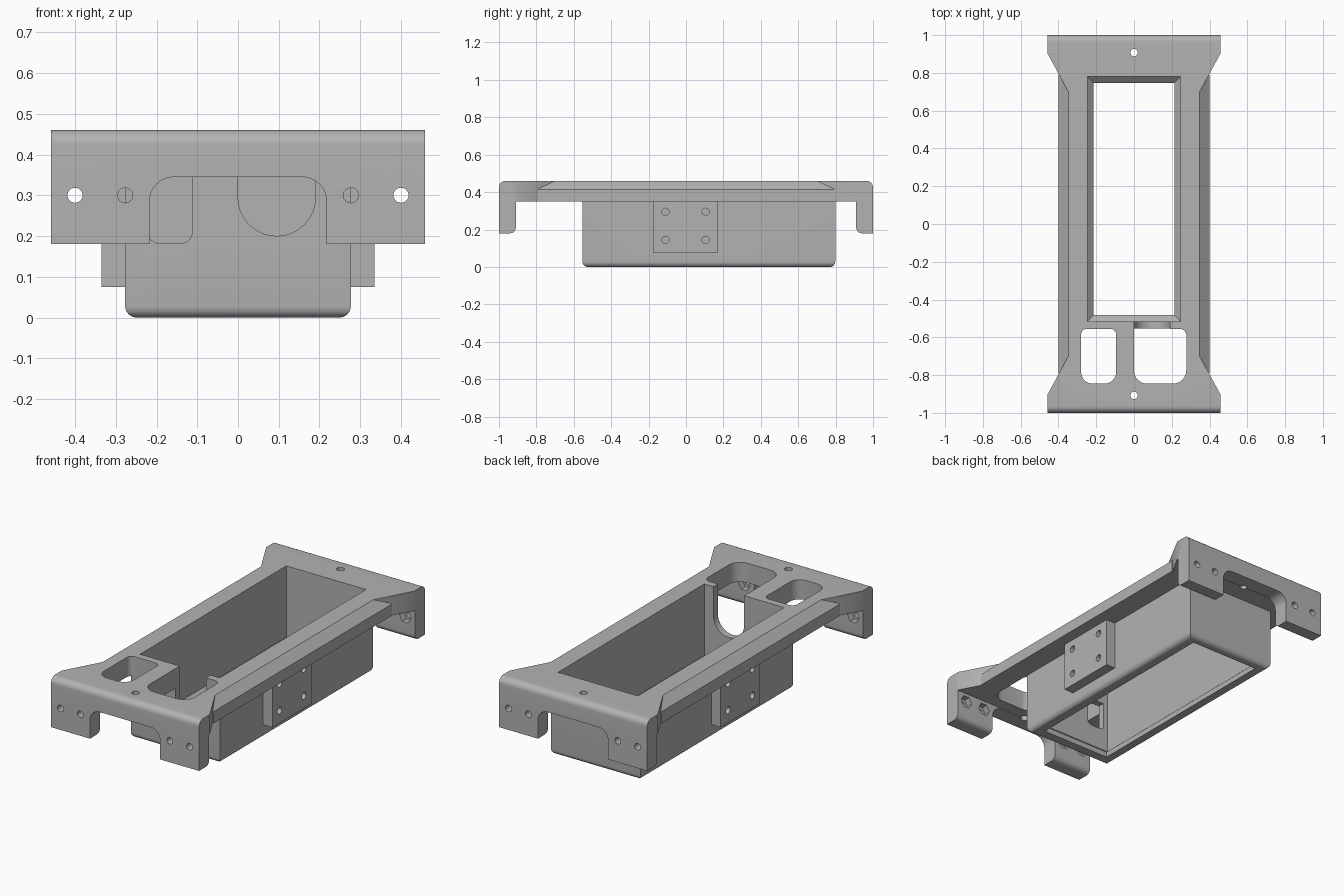
import bpy, bmesh, math
from mathutils import Vector

cube = bpy.data.objects.get("Cube")
if cube:
    bpy.data.objects.remove(cube, do_unlink=True)

grey = bpy.data.materials.new("plain grey")
grey.use_nodes = True
grey.diffuse_color = (0.45, 0.45, 0.45, 1)
grey.node_tree.nodes["Principled BSDF"].inputs["Base Color"].default_value = grey.diffuse_color


def finish(name, bm):
    bmesh.ops.recalc_face_normals(bm, faces=bm.faces)
    mesh = bpy.data.meshes.new(name)
    bm.to_mesh(mesh)
    bm.free()
    mesh.materials.append(grey)
    obj = bpy.data.objects.new(name, mesh)
    bpy.context.collection.objects.link(obj)
    return obj


def rounded(corners, steps=8):
    """Outline from right-angled corners (u, v, radius)."""
    out = []
    for i, (u, v, r) in enumerate(corners):
        p = Vector((u, v))
        if not r:
            out.append(p)
            continue
        da = (Vector(corners[i - 1][:2]) - p).normalized() * r
        db = (Vector(corners[(i + 1) % len(corners)][:2]) - p).normalized() * r
        for k in range(steps + 1):
            t = math.pi / 2 * k / steps
            out.append(p + da * (1 - math.sin(t)) + db * (1 - math.cos(t)))
    return out


def rounded_rect(u0, u1, v0, v1, low=0, high=0):
    return rounded([(u0, v0, low), (u1, v0, low), (u1, v1, high), (u0, v1, high)])


def loft(name, rings):
    bm = bmesh.new()
    loops = [[bm.verts.new(p) for p in ring] for ring in rings]
    n = len(loops[0])
    bm.faces.new(loops[0])
    bm.faces.new(loops[-1])
    for a, b in zip(loops, loops[1:]):
        for i in range(n):
            j = (i + 1) % n
            bm.faces.new((a[i], a[j], b[j], b[i]))
    return finish(name, bm)


def prism(name, outline, axis, start, end):
    place = {"X": lambda u, v, w: (w, u, v),
             "Y": lambda u, v, w: (u, w, v),
             "Z": lambda u, v, w: (u, v, w)}[axis]
    return loft(name, [[place(u, v, w) for u, v in outline] for w in (start, end)])


def circle(u, v, r, sides=24):
    return [(u + r * math.cos(math.tau * k / sides), v + r * math.sin(math.tau * k / sides))
            for k in range(sides)]


def combine(target, operation, *parts):
    for part in parts:
        mod = target.modifiers.new("combine", "BOOLEAN")
        mod.operation, mod.object, mod.solver = operation, part, "EXACT"
        graph = bpy.context.evaluated_depsgraph_get()
        mesh = bpy.data.meshes.new_from_object(target.evaluated_get(graph))
        target.modifiers.clear()
        target.data = mesh
        bpy.data.objects.remove(part, do_unlink=True)


# Top plate with hanging end flanges: side profile trimmed by a waisted outline
profile = rounded([(-1, 0.18, 0), (-0.91, 0.18, 0.03), (-0.91, 0.35, 0),
                   (0.91, 0.35, 0), (0.91, 0.18, 0.03), (1, 0.18, 0),
                   (1, 0.46, 0.035), (-1, 0.46, 0.035)])
body = prism("battery_tray", profile, "X", -0.5, 0.5)
edge = [(0.459, -1.1), (0.459, -0.905), (0.348, -0.70),
        (0.348, 0.70), (0.459, 0.905), (0.459, 1.1)]
outline = edge + [(-x, y) for x, y in reversed(edge)]
combine(body, "INTERSECT", prism("outline_trim", outline, "Z", 0, 1))

# Chamfered side rails
for s in (-1, 1):
    rail = [(s * 0.3, 0.35), (s * 0.4, 0.35), (s * 0.4, 0.415),
            (s * 0.348, 0.46), (s * 0.3, 0.46)]
    combine(body, "UNION", prism("side_rail", rail, "Y", -0.79, 0.79))

# Lower box with rounded bottom edges
box = prism("lower_box", rounded_rect(-0.277, 0.277, -0.553, 0.798), "Z", 0, 0.42)
bm = bmesh.new()
bm.from_mesh(box.data)
bottom = [e for e in bm.edges if all(v.co.z < 0.01 for v in e.verts)]
bmesh.ops.bevel(bm, geom=bottom, offset=0.028, segments=6, profile=0.5, affect="EDGES")
bm.to_mesh(box.data)
bm.free()
combine(body, "UNION", box)

# Side mounting pads with screw holes
for s in (-1, 1):
    x0, x1 = sorted((s * 0.25, s * 0.335))
    combine(body, "UNION", prism("side_pad", rounded_rect(-0.175, 0.172, 0.075, 0.38), "X", x0, x1))

# Open cavity narrowing to a lip at the bottom
rings = []
for z, inset in ((0.5, 0), (0.06, 0), (0.03, 0.033), (-0.05, 0.033)):
    x, y0, y1 = 0.247 - inset, -0.515 + inset, 0.78 - inset
    rings.append([(-x, y0, z), (x, y0, z), (x, y1, z), (-x, y1, z)])
combine(body, "DIFFERENCE", loft("cavity", rings))

for s in (-1, 1):
    for y in (-0.11, 0.105):
        for z in (0.145, 0.295):
            a, b = sorted((s * 0.28, s * 0.36))
            combine(body, "DIFFERENCE", prism("pad_hole", circle(y, z, 0.019), "X", a, b))

# Windows through the plate, and openings in the box front wall
combine(body, "DIFFERENCE",
        prism("left_window", rounded_rect(0, 0.277, -0.845, -0.555, 0.07, 0.035), "Z", 0.3, 0.5),
        prism("right_window", rounded_rect(-0.28, -0.095, -0.845, -0.555, 0.06, 0.03), "Z", 0.3, 0.5),
        prism("cable_slot", rounded_rect(0, 0.19, 0.2, 0.5, 0.0949), "Y", -0.58, -0.49),
        prism("wall_opening", rounded_rect(-0.22, -0.113, 0.183, 0.345, 0.025), "Y", -0.58, -0.49))

# End flanges: centre notch, screw holes, hex nut pockets and top holes
for s in (-1, 1):
    a, b = sorted((s * 0.9, s * 1.1))
    notch = rounded_rect(-0.217, 0.217, 0.1, 0.345, 0, 0.06)
    combine(body, "DIFFERENCE", prism("flange_notch", notch, "Y", a, b),
            prism("top_hole", circle(0, s * 0.907, 0.02), "Z", 0.3, 0.5))
    for x in (-0.4, -0.277, 0.277, 0.4):
        c, d = sorted((s * 0.88, s * 0.945))
        combine(body, "DIFFERENCE",
                prism("screw_hole", circle(x, 0.3, 0.0185), "Y", a, b),
                prism("nut_pocket", circle(x, 0.3, 0.037, 6), "Y", c, d))

bpy.ops.object.select_all(action="DESELECT")
body.select_set(True)
bpy.context.view_layer.objects.active = body
bpy.ops.object.shade_smooth_by_angle(angle=math.radians(30))
